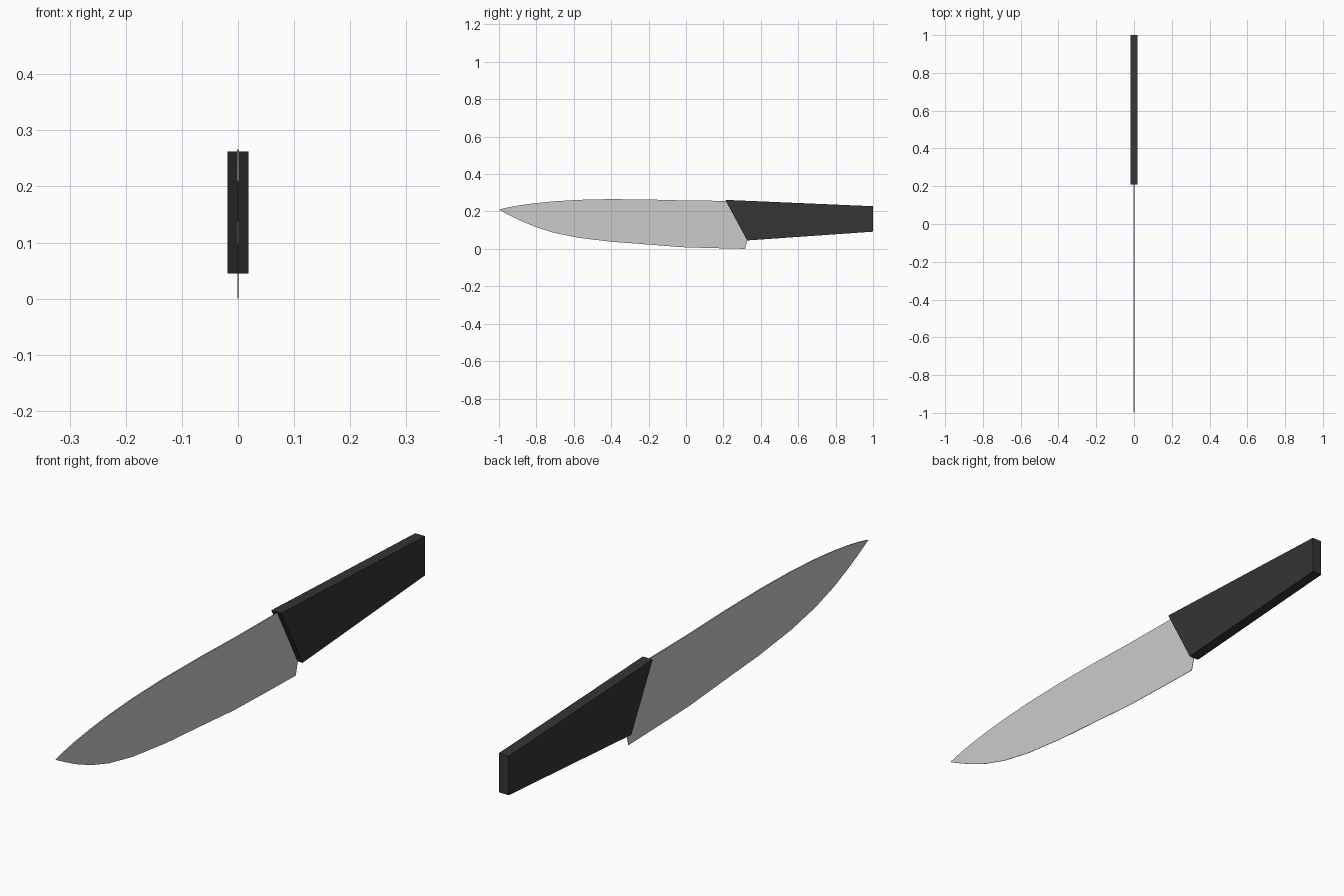
import bpy, bmesh

if "Cube" in bpy.data.objects:
    bpy.data.objects.remove(bpy.data.objects["Cube"])

SPINE_HALF, EDGE_HALF = 0.0022, 0.0008


def new_object(name, bm):
    bmesh.ops.recalc_face_normals(bm, faces=bm.faces)
    mesh = bpy.data.meshes.new(name)
    bm.to_mesh(mesh)
    bm.free()
    obj = bpy.data.objects.new(name, mesh)
    bpy.context.collection.objects.link(obj)
    return obj


# Blade: cross-sections (spine y, spine z, edge y, edge z) from tip to heel,
# ending in a short tang hidden inside the handle
stations = [
    (-0.998, 0.2105, -0.998, 0.2085),
    (-0.95, 0.222, -0.95, 0.183),
    (-0.89, 0.233, -0.89, 0.153),
    (-0.81, 0.244, -0.81, 0.119),
    (-0.71, 0.254, -0.71, 0.087),
    (-0.58, 0.262, -0.58, 0.060),
    (-0.41, 0.266, -0.40, 0.038),
    (-0.20, 0.264, -0.25, 0.027),
    (-0.02, 0.259, -0.02, 0.009),
    (0.12, 0.2575, 0.15, 0.004),
    (0.23, 0.2565, 0.316, 0.0),
    (0.36, 0.235, 0.328, 0.047),
]
bm = bmesh.new()
rings = []
for sy, sz, ey, ez in stations:
    rings.append([bm.verts.new(p) for p in (
        (-SPINE_HALF, sy, sz), (SPINE_HALF, sy, sz),
        (EDGE_HALF, ey, ez), (-EDGE_HALF, ey, ez))])
for a, b in zip(rings, rings[1:]):
    for i in range(4):
        j = (i + 1) % 4
        bm.faces.new((a[i], a[j], b[j], b[i]))
bm.faces.new(rings[0])
bm.faces.new(rings[-1])
new_object("blade", bm)

# Handle: tapered side profile extruded across its width
profile = [(0.21, 0.262), (1.0, 0.228), (1.0, 0.092), (0.327, 0.045)]
bm = bmesh.new()
face = bm.faces.new([bm.verts.new((-0.019, y, z)) for y, z in profile])
side = bmesh.ops.extrude_face_region(bm, geom=[face])["geom"]
bmesh.ops.translate(bm, vec=(0.038, 0, 0),
                    verts=[v for v in side if isinstance(v, bmesh.types.BMVert)])
handle = new_object("handle", bm)
black = bpy.data.materials.new("black_handle")
black.diffuse_color = (0.035, 0.035, 0.035, 1)
black.use_nodes = True
black.node_tree.nodes["Principled BSDF"].inputs["Base Color"].default_value = black.diffuse_color
handle.data.materials.append(black)
